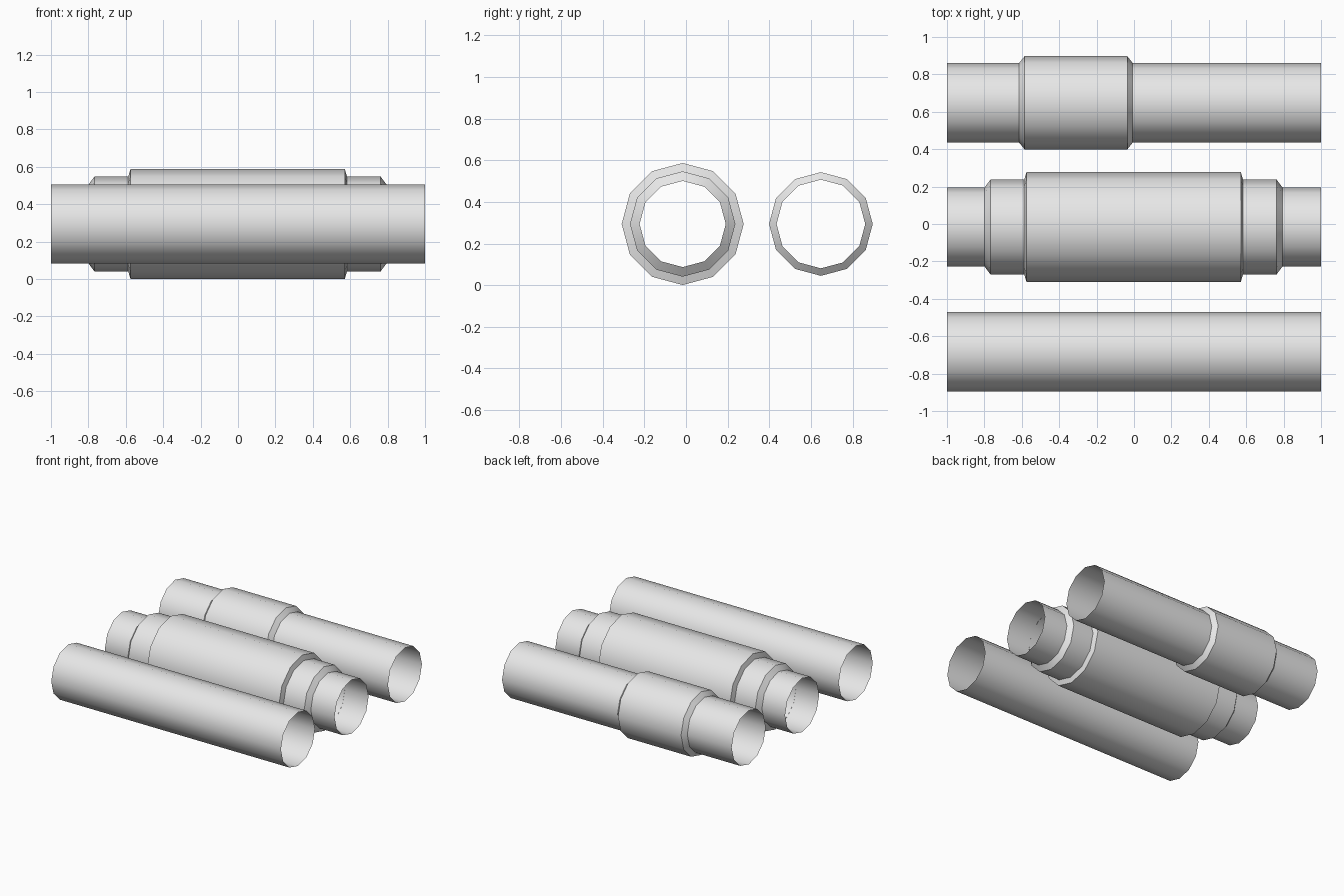
import bpy
import bmesh
from math import cos, sin, pi, radians

cube = bpy.data.objects.get("Cube")
if cube:
    bpy.data.objects.remove(cube, do_unlink=True)

SIDES = 12
AXIS_Z = 0.294
PIPE_R = 0.212

grey = bpy.data.materials.new("light grey")
grey.use_nodes = True
grey.diffuse_color = (0.8, 0.8, 0.8, 1)
grey.node_tree.nodes["Principled BSDF"].inputs["Base Color"].default_value = (0.8, 0.8, 0.8, 1)


def tube(name, y, profile):
    """Open-ended shell along x; profile is a list of (x, radius)."""
    bm = bmesh.new()
    rings = []
    for x, r in profile:
        angles = [2 * pi * i / SIDES for i in range(SIDES)]
        rings.append([bm.verts.new((x, r * cos(a), r * sin(a))) for a in angles])
    for a, b in zip(rings, rings[1:]):
        for i in range(SIDES):
            j = (i + 1) % SIDES
            bm.faces.new((a[i], b[i], b[j], a[j]))
    # Outward normals
    for f in bm.faces:
        f.normal_update()
        c = f.calc_center_median()
        if f.normal.y * c.y + f.normal.z * c.z < 0:
            f.normal_flip()
    mesh = bpy.data.meshes.new(name)
    bm.to_mesh(mesh)
    bm.free()
    mesh.materials.append(grey)
    obj = bpy.data.objects.new(name, mesh)
    obj.location = (0, y, AXIS_Z)
    bpy.context.collection.objects.link(obj)
    bpy.ops.object.select_all(action='DESELECT')
    obj.select_set(True)
    bpy.context.view_layer.objects.active = obj
    bpy.ops.object.shade_smooth_by_angle(angle=radians(35))
    return obj


def sleeve(name, y, left, right, chamfer, outer, inner):
    """Collar with chamfered ends closing down towards the pipe."""
    return tube(name, y, [(left, inner), (left + chamfer, outer),
                          (right - chamfer, outer), (right, inner)])


# Three full-length pipes
FRONT_Y, MIDDLE_Y, BACK_Y = -0.683, -0.016, 0.648
for name, y in (("front_pipe", FRONT_Y), ("middle_pipe", MIDDLE_Y), ("back_pipe", BACK_Y)):
    tube(name, y, [(-1, PIPE_R), (1, PIPE_R)])

# Stepped collars on the middle pipe
sleeve("middle_long_sleeve", MIDDLE_Y, -0.802, 0.797, 0.034, 0.253, 0.207)
sleeve("middle_thick_sleeve", MIDDLE_Y, -0.588, 0.584, 0.013, 0.293, 0.25)

# Single off-centre collar on the back pipe
sleeve("back_sleeve", BACK_Y, -0.614, -0.007, 0.029, 0.249, 0.213)
